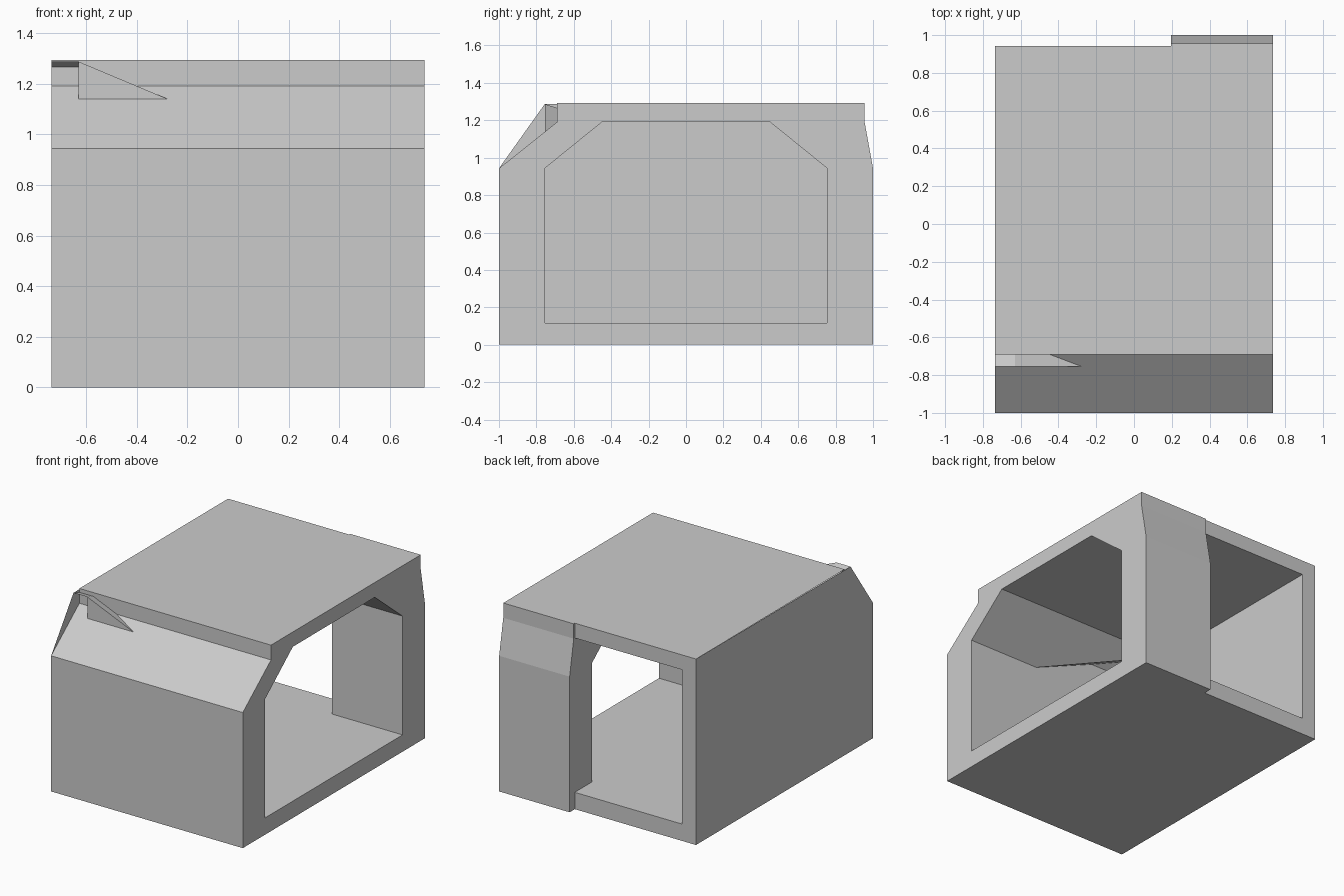
import bpy

if "Cube" in bpy.data.objects:
    bpy.data.objects.remove(bpy.data.objects["Cube"])

XL, XI, XC, XR = -0.737, -0.63, 0.195, 0.737   # outer left, inner left, column edge, right
B = 0.943                                       # back edge of roof and floor


def mesh_object(name, polygons):
    """Make a flat-shaded object from a list of 3D polygons."""
    verts, faces = [], []
    for poly in polygons:
        faces.append(list(range(len(verts), len(verts) + len(poly))))
        verts.extend(poly)
    mesh = bpy.data.meshes.new(name)
    mesh.from_pydata(verts, [], faces)
    obj = bpy.data.objects.new(name, mesh)
    bpy.context.collection.objects.link(obj)
    return obj


def at(x, profile):
    return [(x, y, z) for y, z in profile]


def strip(x0, x1, p, q):
    """Rectangle along x between two profile points."""
    return [(x0, *p), (x1, *p), (x1, *q), (x0, *q)]


def walls(x0, x1, profile):
    """Side faces of an open profile extruded along x."""
    return [strip(x0, x1, p, q) for p, q in zip(profile, profile[1:])]


# Body: floor, front wall with sloping shoulder, and roof
outer = [(B, 0), (-1, 0), (-1, 0.943), (-0.69, 1.19), (-0.69, 1.293), (B, 1.293)]
roof_in = [(B, 1.293), (B, 1.19), (-0.45, 1.19)]
floor_in = [(-0.755, 0.943), (-0.755, 0.117), (B, 0.117), (B, 0)]
section = outer + roof_in[1:] + floor_in[:-1]
mesh_object("body_shell",
            walls(XL, XR, outer) + walls(XI, XR, roof_in) + walls(XI, XR, floor_in)
            + [at(XR, section)])

# Inner shoulder, cut diagonally by the corner hood that pokes through the slope
P, Q = (0.19, -0.755, 0.943), (XI, -0.755, 1.287)
R, S = (XI, -0.45, 1.19), (XI, -0.755, 0.943)
mesh_object("inner_shoulder", [[(XR, -0.755, 0.943), P, R, (XR, -0.45, 1.19)]])
mesh_object("corner_hood", [[S, P, Q], [P, R, Q],
                            strip(XL, XI, (-0.755, 1.287), (-0.45, 1.19))])

# Closed left wall: outer face, inner face and back edge
mesh_object("left_wall", [
    at(XL, [(B, 0), (-1, 0), (-1, 0.943), (-0.755, 1.287), (B, 1.293)][::-1]),
    at(XI, [(-0.755, 0.117), (B, 0.117), (B, 1.19), (-0.45, 1.19), (-0.755, 1.287)]),
    strip(XL, XI, (B, 0), (B, 1.293)),
])

# Back column with tapered top
column = [(B, 0), (1, 0), (1, 0.943), (0.955, 1.19), (0.955, 1.293), (B, 1.293),
          (B, 1.19), (0.45, 1.19), (0.755, 0.943), (0.755, 0.117), (B, 0.117)]
mesh_object("back_column", walls(XC, XR, column[:6]) + walls(XC, XR, column[7:10])
            + [at(XC, column), at(XR, column)])
